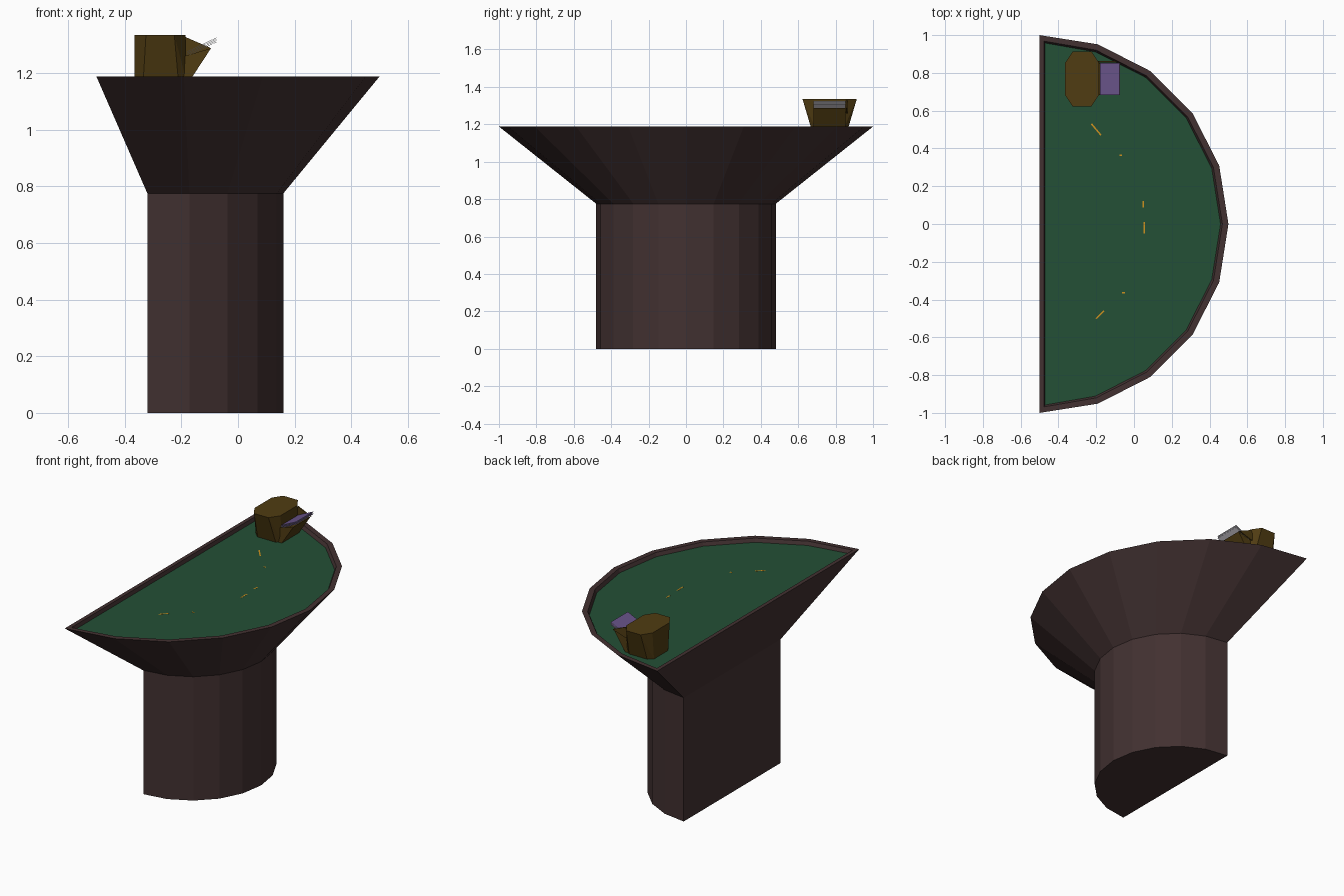
import bpy, bmesh
from math import sin, cos, radians, atan2, hypot
from mathutils import Vector

cube = bpy.data.objects.get("Cube")
if cube:
    bpy.data.objects.remove(cube)


def material(name, srgb):
    col = [((c / 255 + 0.055) / 1.055) ** 2.4 for c in srgb] + [1.0]
    m = bpy.data.materials.new(name)
    m.use_nodes = True
    m.diffuse_color = col
    m.node_tree.nodes["Principled BSDF"].inputs["Base Color"].default_value = col
    return m


wood = material("dark wood", (66, 49, 49))
felt = material("green felt", (36, 80, 54))
brass = material("brown shoe", (80, 60, 18))
purple = material("purple card back", (105, 84, 138))
white = material("white card edge", (225, 222, 230))
orange = material("orange print", (205, 145, 30))


def finish(bm, name, *mats):
    bmesh.ops.recalc_face_normals(bm, faces=bm.faces)
    me = bpy.data.meshes.new(name)
    bm.to_mesh(me)
    bm.free()
    for m in mats:
        me.materials.append(m)
    ob = bpy.data.objects.new(name, me)
    bpy.context.collection.objects.link(ob)
    return ob


def hull(name, points, mat):
    bm = bmesh.new()
    for p in points:
        bm.verts.new(p)
    bmesh.ops.convex_hull(bm, input=bm.verts)
    bmesh.ops.dissolve_limit(bm, angle_limit=0.01, verts=bm.verts, edges=bm.edges)
    return finish(bm, name, mat)


def half_disc(r, left, z, flat=None):
    """Ten-sided half circle; flat moves the straight side inward."""
    pts = []
    for i in range(11):
        a = radians(-90 + 18 * i)
        x = left + r * cos(a)
        pts.append(Vector((x if flat is None else max(x, flat), r * sin(a), z)))
    return pts


def table():
    rings = [half_disc(0.48, -0.32, 0), half_disc(0.48, -0.32, 0.775),
             half_disc(1, -0.5, 1.188), half_disc(0.968, -0.5, 1.188, -0.476),
             half_disc(0.958, -0.5, 1.166, -0.47)]
    bm = bmesh.new()
    loops = [[bm.verts.new(p) for p in r] for r in rings]
    for a, b in zip(loops, loops[1:]):
        for i in range(11):
            j = (i + 1) % 11
            bm.faces.new((a[i], a[j], b[j], b[i]))
    bm.faces.new(loops[0])
    bm.faces.new(loops[-1]).material_index = 1
    return finish(bm, "table", wood, felt)


table()

# Card shoe: flared body with cut corners
CY = 0.768
top = [(x, CY + s * y, 1.335) for s in (-1, 1)
       for x, y in ((-0.365, 0.085), (-0.325, 0.145), (-0.225, 0.145), (-0.185, 0.085))]
foot = [(x, CY + s * y, 1.166) for s in (-1, 1)
        for x, y in ((-0.365, 0.07), (-0.335, 0.095), (-0.21, 0.095), (-0.18, 0.07))]
hull("shoe_body", top + foot, brass)

# Sloping tray under the cards, and the cheek beside it
tray = [(-0.24, 1.166), (-0.175, 1.166), (-0.095, 1.288), (-0.22, 1.25)]
hull("shoe_tray", [(x, CY + s * 0.085, z) for s in (-1, 1) for x, z in tray], brass)
cheek = [(-0.22, 1.25), (-0.185, 1.327), (-0.095, 1.288)]
hull("shoe_cheek", [(x, CY + y, z) for y in (0.087, 0.095) for x, z in cheek], brass)

# Fanned cards resting on the tray
for i in range(4):
    z = 0.005 * i
    bm = bmesh.new()
    bmesh.ops.create_cube(bm, size=1)
    length = hypot(0.105, 0.05)
    for v in bm.verts:
        u = v.co.x * length
        t = atan2(0.05, 0.105)
        w = v.co.z * 0.0015
        v.co = (-0.128 + u * cos(t) - w * sin(t), CY + v.co.y * 0.17,
                1.285 + z + u * sin(t) + w * cos(t))
    bm.normal_update()
    for f in bm.faces:
        f.material_index = 0 if f.normal.z > 0.7 else 1
    finish(bm, "card_%d" % (i + 1), purple, white)

# Faint printed dashes on the felt: x, y, length, turn in degrees
dashes = [(0.055, -0.02, 0.06, 90), (0.05, 0.105, 0.035, 90), (-0.07, 0.365, 0.015, 0),
          (-0.055, -0.365, 0.015, 0), (-0.18, -0.48, 0.06, 45), (-0.2, 0.5, 0.08, -50)]
for x, y, size, turn in dashes:
    bm = bmesh.new()
    bmesh.ops.create_cube(bm, size=1)
    a = radians(turn)
    for v in bm.verts:
        u, w = v.co.x * size, v.co.y * 0.008
        v.co = (x + u * cos(a) - w * sin(a), y + u * sin(a) + w * cos(a),
                1.1662 + v.co.z * 0.001)
    finish(bm, "felt_dash", orange)
